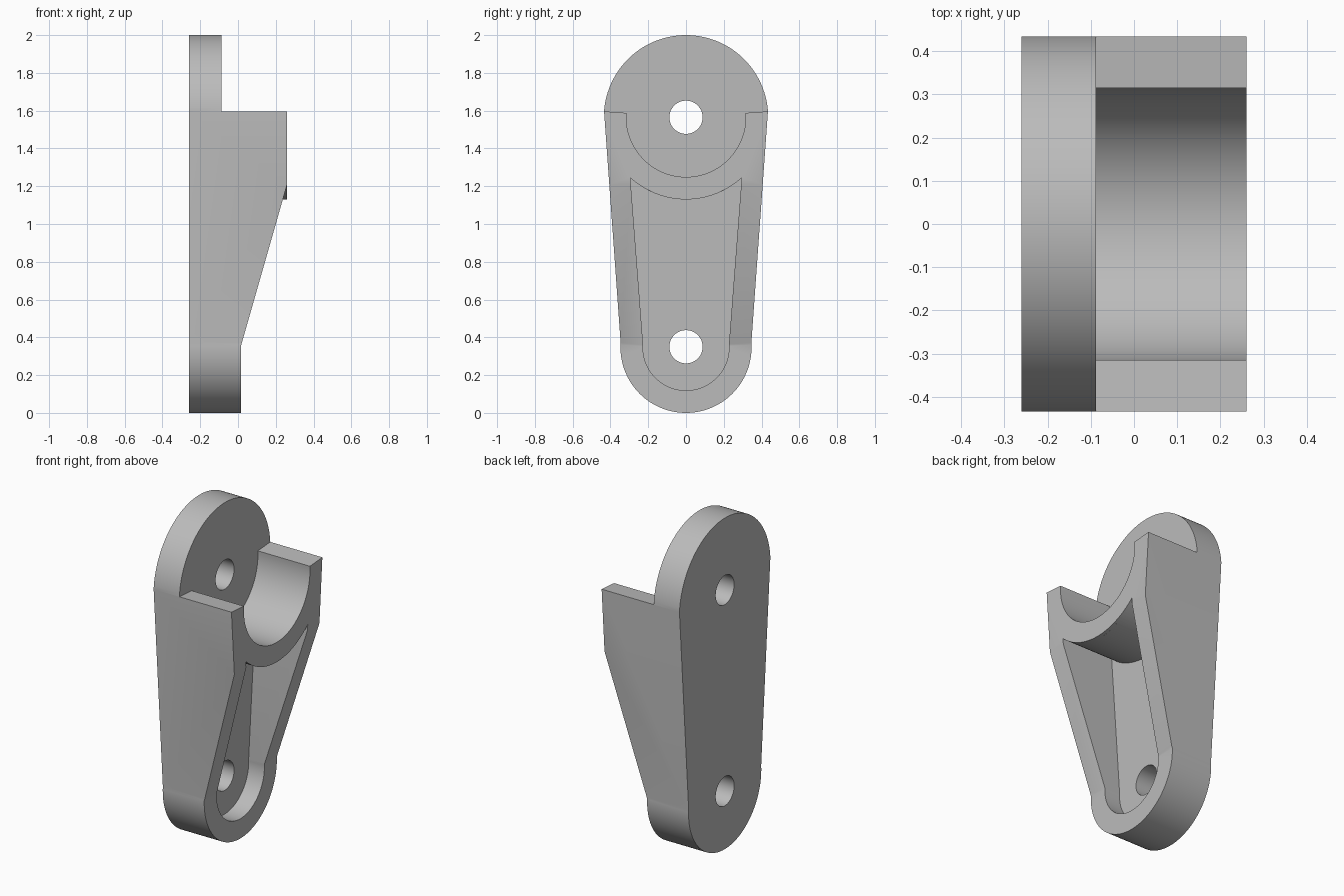
import bpy, bmesh
from math import sin, cos, pi, asin

cube = bpy.data.objects.get("Cube")
if cube:
    bpy.data.objects.remove(cube, do_unlink=True)

grey = bpy.data.materials.new("plain grey")
grey.use_nodes = True
GREY = (0.5, 0.5, 0.5, 1)
grey.diffuse_color = GREY
grey.node_tree.nodes["Principled BSDF"].inputs["Base Color"].default_value = GREY

# Main dimensions
TOP_Z, TOP_R = 1.565, 0.435
LOW_Z, LOW_R = 0.347, 0.347
WALL = 0.119
BACK, FLOOR, FRONT = -0.26, -0.088, 0.26
TILT = asin((TOP_R - LOW_R) / (TOP_Z - LOW_Z))  # lean of the straight sides


def arc(z, r, start, end, n=64):
    return [(r * cos(start + (end - start) * i / n),
             z + r * sin(start + (end - start) * i / n)) for i in range(n + 1)]


def finish(name, bm):
    bmesh.ops.recalc_face_normals(bm, faces=bm.faces)
    mesh = bpy.data.meshes.new(name)
    bm.to_mesh(mesh)
    bm.free()
    mesh.materials.append(grey)
    obj = bpy.data.objects.new(name, mesh)
    bpy.context.collection.objects.link(obj)
    return obj


def prism(name, points, offset):
    """Extrude a closed loop of 3D points along an offset."""
    bm = bmesh.new()
    face = bm.faces.new([bm.verts.new(p) for p in points])
    new = bmesh.ops.extrude_face_region(bm, geom=[face])["geom"]
    bmesh.ops.translate(bm, vec=offset,
                        verts=[v for v in new if isinstance(v, bmesh.types.BMVert)])
    return finish(name, bm)


def prism_x(name, profile, x0, x1):
    return prism(name, [(x0, y, z) for y, z in profile], (x1 - x0, 0, 0))


def cut(target, cutter):
    mod = target.modifiers.new("cut", "BOOLEAN")
    mod.operation, mod.solver, mod.object = "DIFFERENCE", "EXACT", cutter
    bpy.context.view_layer.objects.active = target
    bpy.ops.object.modifier_apply(modifier=mod.name)
    bpy.data.objects.remove(cutter, do_unlink=True)


# Tapered body with rounded ends
body = prism_x("bracket_body",
               arc(TOP_Z, TOP_R, TILT, pi - TILT)
               + arc(LOW_Z, LOW_R, pi - TILT, 2 * pi + TILT), BACK, FRONT)

# Saddle: open half round, with everything above the arm tops removed
saddle = arc(TOP_Z, TOP_R - WALL, pi - TILT, 2 * pi + TILT)
saddle += arc(TOP_Z, 0.7, TILT, pi - TILT, 12)
cut(body, prism_x("saddle_cutter", saddle, FLOOR, 1))

# Sloped front, leaving the round hub at full depth
slope = [(0.017, -0.5), (0.017, 0.36), (FRONT, 1.21), (0.5, 1.21), (0.5, -0.5)]
wedge = prism("slope_cutter", [(x, -1, z) for x, z in slope], (0, 2, 0))
cut(wedge, prism_x("hub_keeper", arc(TOP_Z, TOP_R, 0, 2 * pi, 128)[:-1], -1, 1))
cut(body, wedge)

# Pocket below the hub, offset inwards from the outline
corner = asin(0.295 / TOP_R)
pocket = arc(TOP_Z, TOP_R, 1.5 * pi + corner, 1.5 * pi - corner)
pocket += arc(LOW_Z, LOW_R - WALL, pi - TILT, 2 * pi + TILT)
cut(body, prism_x("pocket_cutter", pocket, FLOOR, 1))

# Bolt holes
for z in (TOP_Z, LOW_Z + 0.003):
    cut(body, prism_x("hole_cutter", arc(z, 0.088, 0, 2 * pi)[:-1], -1, 1))

bpy.ops.object.select_all(action="DESELECT")
body.select_set(True)
bpy.context.view_layer.objects.active = body
bpy.ops.object.shade_smooth_by_angle(angle=0.5)
